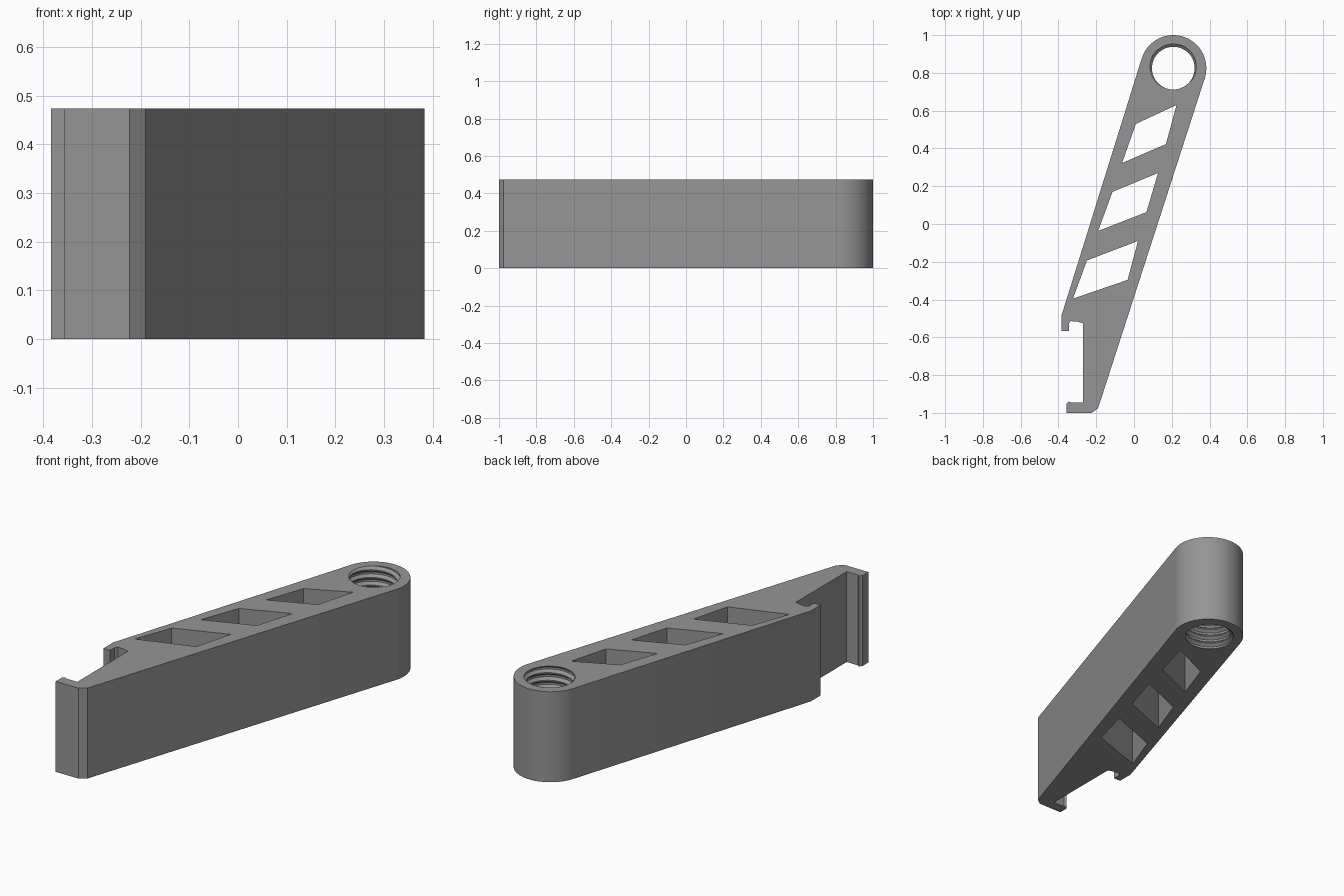
import bpy, bmesh, math

if "Cube" in bpy.data.objects:
    bpy.data.objects.remove(bpy.data.objects["Cube"])

H = 0.474                      # thickness
BOSS = (0.208, 0.825)          # centre of the rounded end
BOSS_R = 0.175
BORE_R, ROOT_R, CREST_R = 0.132, 0.128, 0.113
PITCH = 0.04
SEG = 48

grey = bpy.data.materials.new("grey plastic")
grey.diffuse_color = (0.3, 0.3, 0.3, 1)
grey.use_nodes = True
grey.node_tree.nodes["Principled BSDF"].inputs["Base Color"].default_value = grey.diffuse_color


def finish(name, bm):
    mesh = bpy.data.meshes.new(name)
    bm.to_mesh(mesh)
    bm.free()
    mesh.materials.append(grey)
    ob = bpy.data.objects.new(name, mesh)
    bpy.context.collection.objects.link(ob)
    bpy.ops.object.select_all(action='DESELECT')
    ob.select_set(True)
    bpy.context.view_layer.objects.active = ob
    bpy.ops.object.shade_smooth_by_angle(angle=math.radians(30))
    return ob


def on_circle(r, a):
    return (BOSS[0] + r * math.cos(a), BOSS[1] + r * math.sin(a))


def tangent_angle(p, side):
    dx, dy = p[0] - BOSS[0], p[1] - BOSS[1]
    return math.atan2(dy, dx) + side * math.acos(BOSS_R / math.hypot(dx, dy))


# Outline of the clip end, from the upper hook down to the lower lip
clip = [(-0.384, -0.485), (-0.384, -0.566), (-0.345, -0.566), (-0.345, -0.528),
        (-0.335, -0.514), (-0.30, -0.517), (-0.27, -0.525), (-0.27, -0.945),
        (-0.335, -0.945), (-0.345, -0.938), (-0.357, -0.95), (-0.357, -1.0),
        (-0.223, -1.0), (-0.19, -0.975)]

# Rounded end joined by tangent lines to the clip end
a0 = tangent_angle(clip[-1], 1)
a1 = tangent_angle(clip[0], -1) + 2 * math.pi
outline = clip + [on_circle(BOSS_R, a0 + (a1 - a0) * i / SEG) for i in range(SEG + 1)]

# Slanted windows between the struts
windows = [
    [(0.225, 0.63), (0.01, 0.53), (-0.063, 0.323), (0.169, 0.423)],
    [(0.127, 0.27), (-0.114, 0.17), (-0.19, -0.037), (0.066, 0.063)],
    [(0.021, -0.09), (-0.249, -0.193), (-0.323, -0.395), (-0.034, -0.296)],
]
bore = [on_circle(BORE_R, 2 * math.pi * i / SEG) for i in range(SEG)]

# Arm body: filled outline with holes, extruded upward
bm = bmesh.new()
edges = []
for loop in [outline, bore] + windows:
    vs = [bm.verts.new((x, y, 0)) for x, y in loop]
    edges += [bm.edges.new((vs[i], vs[(i + 1) % len(vs)])) for i in range(len(vs))]
bmesh.ops.triangle_fill(bm, use_beauty=True, use_dissolve=False, edges=edges)
ext = bmesh.ops.extrude_face_region(bm, geom=bm.faces[:])
bmesh.ops.translate(bm, vec=(0, 0, H),
                    verts=[g for g in ext["geom"] if isinstance(g, bmesh.types.BMVert)])
bmesh.ops.recalc_face_normals(bm, faces=bm.faces[:])
finish("arm_body", bm)

# Threaded bore: a trapezoid thread profile following a helix
profile = [(0.0, CREST_R), (0.15, CREST_R), (0.45, ROOT_R), (0.7, ROOT_R), (1.0, CREST_R)]


def thread_radius(t):
    t %= 1.0
    for (t0, r0), (t1, r1) in zip(profile, profile[1:]):
        if t <= t1:
            return r0 + (r1 - r0) * (t - t0) / (t1 - t0)


bm = bmesh.new()
turns = math.ceil(H / PITCH) + 1
steps = [k + t for k in range(-1, turns) for t, _ in profile[:-1]]
columns = []
for j in range(SEG + 1):
    frac = j / SEG
    points = [(BORE_R, 0.0)]
    for s in steps:
        z = min(max((s + frac) * PITCH, 0.0), H)
        points.append((thread_radius(z / PITCH - frac + 1e-7), z))
    points.append((BORE_R, H))
    columns.append([bm.verts.new((*on_circle(r, 2 * math.pi * frac), z)) for r, z in points])
for c0, c1 in zip(columns, columns[1:]):
    for k in range(len(c0) - 1):
        bm.faces.new((c0[k], c0[k + 1], c1[k + 1], c1[k]))
bmesh.ops.remove_doubles(bm, verts=bm.verts[:], dist=0.0001)
finish("threaded_bore", bm)
